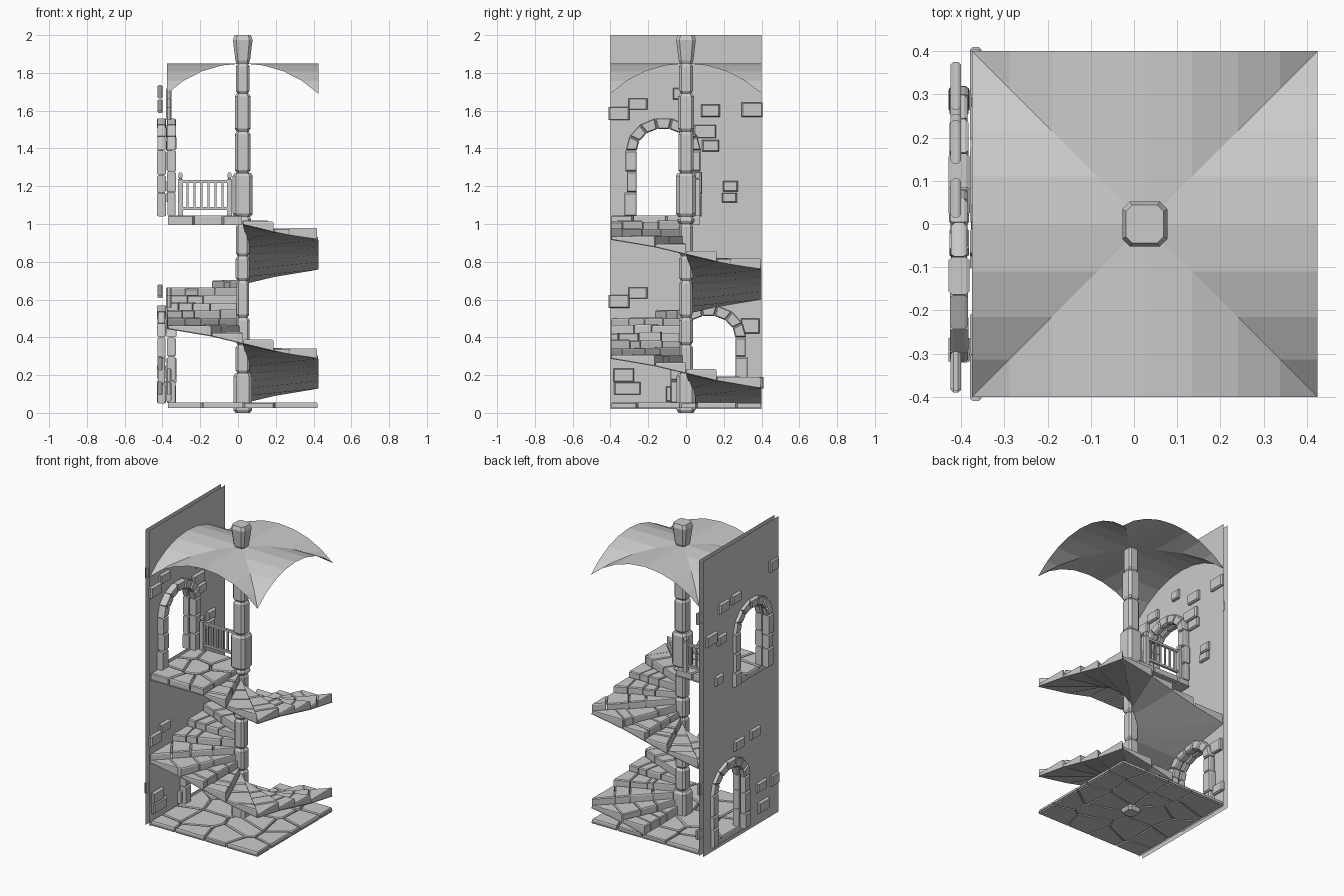
import bpy, bmesh, math, random
from mathutils import Vector

if "Cube" in bpy.data.objects:
    bpy.data.objects.remove(bpy.data.objects["Cube"])

random.seed(4)
H = 0.4            # half size of the square plan
CX = 0.025         # column axis in x


def finish(name, bm, fix=True):
    if fix:
        bmesh.ops.recalc_face_normals(bm, faces=bm.faces)
    me = bpy.data.meshes.new(name)
    bm.to_mesh(me)
    bm.free()
    ob = bpy.data.objects.new(name, me)
    ob.location.x = CX
    bpy.context.collection.objects.link(ob)
    return ob


def clip(poly, n, d):
    """Keep the part of a convex polygon where p.n <= d."""
    out = []
    for i, p in enumerate(poly):
        q = poly[(i + 1) % len(poly)]
        a, b = p.dot(n) - d, q.dot(n) - d
        if a <= 0:
            out.append(p)
        if a * b < 0:
            out.append(p.lerp(q, a / (a - b)))
    return out


def inset(poly, g):
    area = sum(p.x * q.y - p.y * q.x for p, q in zip(poly, poly[1:] + poly[:1]))
    s = 1 if area > 0 else -1
    res = poly
    for p, q in zip(poly, poly[1:] + poly[:1]):
        e = q - p
        if e.length > 1e-5:
            n = Vector((e.y, -e.x)).normalized() * s
            res = clip(res, n, p.dot(n) - g)
    return res


def stone(bm, poly, rings, upright=False):
    """Loft a polygon through (shrink, level) rings; level may be a function."""
    if len(poly) < 3:
        return
    c = sum(poly, Vector((0, 0))) / len(poly)
    loops = []
    for s, w in rings:
        loop = []
        for p in poly:
            v = p - c
            q = c + v * max(0.2, 1 - s / max(v.length, 1e-4))
            z = w(p) if callable(w) else w
            loop.append(bm.verts.new((z, q.x, q.y) if upright else (q.x, q.y, z)))
        loops.append(loop)
    n = len(poly)
    for a, b in zip(loops, loops[1:]):
        for i in range(n):
            bm.faces.new((a[i], a[(i + 1) % n], b[(i + 1) % n], b[i]))
    bm.faces.new(loops[0][::-1])
    bm.faces.new(loops[-1])


def rect(x0, x1, y0, y1):
    return [Vector(p) for p in ((x0, y0), (x1, y0), (x1, y1), (x0, y1))]


def flagstones(name, box, nx, ny, z0, z1):
    """Voronoi paving over a thin base sheet."""
    x0, x1, y0, y1 = box
    seeds = [Vector((x0 + (i + random.uniform(.1, .9)) * (x1 - x0) / nx,
                     y0 + (j + random.uniform(.1, .9)) * (y1 - y0) / ny))
             for i in range(nx) for j in range(ny)]
    bm = bmesh.new()
    for s in seeds:
        cell = rect(*box)
        for t in seeds:
            if t is not s:
                n = (t - s).normalized()
                cell = clip(cell, n, ((s + t) / 2).dot(n))
        stone(bm, inset(cell, .005), [(0, z0), (0, z1 - .006), (.006, z1)])
    bm.faces.new([bm.verts.new((p.x, p.y, z0 + .008)) for p in rect(*box)])
    finish(name, bm)


flagstones("ground_floor", (-H, H, -H, H), 4, 5, .025, .055)
flagstones("landing", (-H, 0, -H, .08), 3, 3, .995, 1.045)

# central column of chamfered blocks
bm = bmesh.new()
levels = [0, .21, .36, .505, .70, .83, 1.0, 1.04, 1.27, 1.49, 1.69, 1.85]
widths = [.049, .037, .037, .034, .037, .036, .045, .053, .041, .042, .036]


def octagon(w, c=.28):
    k = w * (1 - c * 1.2)
    return [Vector(p) for p in ((w, -k), (w, k), (k, w), (-k, w), (-w, k), (-w, -k), (-k, -w), (k, -w))]


for z0, z1, w in zip(levels, levels[1:], widths):
    stone(bm, octagon(w), [(.012, z0), (0, z0 + .015), (0, z1 - .015), (.012, z1)])
stone(bm, octagon(.052), [(.024, 1.85), (.016, 1.865), (0, 1.975), (.01, 2.0)])
finish("column", bm)

# winding stair: 24 steps, 1.5 turns, clipped to the square plan
STEPS, DA, RISE = 24, math.radians(22.5), .63 / 16
treads, soffit = bmesh.new(), bmesh.new()


def direction(a):
    return Vector((math.cos(a), math.sin(a)))


for k in range(STEPS):
    a0 = math.pi / 2 - k * DA
    a1 = a0 - DA
    wedge = [direction(a0) * .03, direction(a0) * .9, direction(a1) * .9, direction(a1) * .03]
    for n in ((1, 0), (-1, 0), (0, 1), (0, -1)):
        wedge = clip(wedge, Vector(n), H)

    def under(p, lift=0, a0=a0, k=k):
        d = (a0 - math.atan2(p.y, p.x) + math.pi) % math.tau - math.pi
        return .05 + RISE * (k + d / DA) + lift

    soffit.faces.new([soffit.verts.new((p.x, p.y, under(p))) for p in wedge])
    mid = direction((a0 + a1) / 2)
    top = .05 + RISE * (k + 1) + .02
    far = max(p.dot(mid) for p in wedge)
    cuts = [.02] + [far * f + random.uniform(-.03, .03) for f in (.36, .58, .79)] + [.9]
    for c0, c1 in zip(cuts, cuts[1:]):
        piece = clip(clip(wedge, mid, c1), -mid, -c0)
        z = top + random.uniform(-.004, .004)
        stone(treads, inset(piece, .0025),
              [(0, lambda p, f=under: f(p, .003)), (0, z - .006), (.006, z)])
finish("stair_treads", treads)
bmesh.ops.remove_doubles(soffit, verts=soffit.verts, dist=1e-4)
finish("stair_soffit", soffit)

# wall sheets with two arched openings
ARCHES = [("lower", .12, .05), ("upper", -.12, 1.04)]


def arch_curve(cy, base, r, rz, n):
    return [Vector((cy + r * math.cos(math.pi * i / n), base + .35 + rz * math.sin(math.pi * i / n)))
            for i in range(n + 1)]


for name, x in (("wall_inside", -H), ("wall_outside", -H - .03)):
    bm = bmesh.new()
    loops = [rect(-H, H, .02, 2.0)]
    for _, cy, base in ARCHES:
        loops.append(arch_curve(cy, base, .15, .125, 8)
                     + [Vector((cy - .15, base - .005)), Vector((cy + .15, base - .005))])
    edges = []
    for loop in loops:
        vs = [bm.verts.new((x, p.x, p.y)) for p in loop]
        edges += [bm.edges.new((a, b)) for a, b in zip(vs, vs[1:] + vs[:1])]
    bmesh.ops.triangle_fill(bm, use_beauty=True, edges=edges, normal=(1, 0, 0))
    finish(name, bm)

# arch surrounds: jamb stones and voussoirs, inner and outer layer
for name, cy, base in ARCHES:
    bm = bmesh.new()
    for x0, x1 in ((-.455, -.405), (-.405, -.35)):
        polys = []
        for s in (-1, 1):
            hs = [0, random.uniform(.09, .13), random.uniform(.2, .25), .35]
            for h0, h1 in zip(hs, hs[1:]):
                e = random.uniform(-.008, .008)
                polys.append(rect(*sorted((cy + s * .14, cy + s * (.2 + e))), base + h0, base + h1))
        o, i = arch_curve(cy, base, .2, .175, 7), arch_curve(cy, base, .14, .115, 7)
        polys += [[i[j], o[j], o[j + 1], i[j + 1]] for j in range(7)]
        for p in polys:
            e = random.uniform(0, .007)
            stone(bm, inset(p, .001), [(.008, x0 + e), (0, x0 + e + .008), (0, x1 - e - .008), (.008, x1 - e)], True)
    finish(name + "_arch", bm)

# scattered bricks standing proud of the wall: (y, z, width, height)
INSIDE = [(-.355, 1.585, .11, .07), (-.255, 1.635, .1, .06), (-.04, 1.69, .06, .06), (.13, 1.6, .1, .065),
          (.35, 1.605, .11, .075), (.1, 1.49, .12, .07), (.13, 1.415, .09, .06), (.235, 1.2, .08, .055),
          (.23, 1.14, .08, .05), (-.355, .59, .11, .07), (-.255, .635, .1, .06), (.34, .46, .1, .08),
          (-.33, .2, .11, .07), (-.31, .13, .14, .065), (-.08, .1, .05, .08), (.36, .16, .1, .06)]
OUTSIDE = [(.19, 1.62, .1, .065), (.06, 1.63, .09, .06), (.32, 1.45, .11, .07), (.21, 1.41, .09, .06),
           (.24, 1.15, .08, .06), (.03, .64, .1, .065), (-.14, .65, .1, .06), (-.21, .27, .1, .06),
           (-.23, .13, .11, .07), (-.35, .26, .08, .07), (-.34, 1.7, .09, .07)]
for name, bricks, x0, x1 in (("inside_bricks", INSIDE, -.405, -.378), ("outside_bricks", OUTSIDE, -.45, -.425)):
    bm = bmesh.new()
    for y, z, w, h in bricks:
        stone(bm, inset(rect(y - w / 2, y + w / 2, z - h / 2, z + h / 2), 0),
              [(.008, x0), (0, x0 + .007), (0, x1 - .007), (.008, x1)], True)
    finish(name, bm)

# groin vault: the higher of two crossing barrel arcs
R = .58
arc = [R * math.sin(math.asin(H / R) * i / 4) for i in range(-4, 5)]
height = lambda t: 1.85 - R + math.sqrt(R * R - t * t)
bm = bmesh.new()
g = [[bm.verts.new((x, y, height(min(abs(x), abs(y))))) for y in arc] for x in arc]
for i in range(8):
    for j in range(8):
        a, b, c, d = g[i][j], g[i + 1][j], g[i + 1][j + 1], g[i][j + 1]
        if (i < 4) == (j < 4):
            bm.faces.new((a, b, c)), bm.faces.new((a, c, d))
        else:
            bm.faces.new((a, b, d)), bm.faces.new((b, c, d))
finish("vault", bm)

# railing along the back edge of the landing
bm = bmesh.new()
Y = .062
for x in (-.33, -.07):
    stone(bm, rect(x - .013, x + .013, Y - .013, Y + .013),
          [(0, 1.04), (0, 1.235), (.008, 1.24), (.003, 1.25), (.003, 1.265), (.009, 1.272)])
for z in (1.075, 1.218):
    stone(bm, rect(-.33, -.07, Y - .008, Y + .008), [(0, z), (0, z + .014)])
for i in range(6):
    x = -.33 + .26 * (i + 1) / 7
    stone(bm, rect(x - .005, x + .005, Y - .005, Y + .005), [(0, 1.08), (0, 1.225)])
finish("railing", bm)
